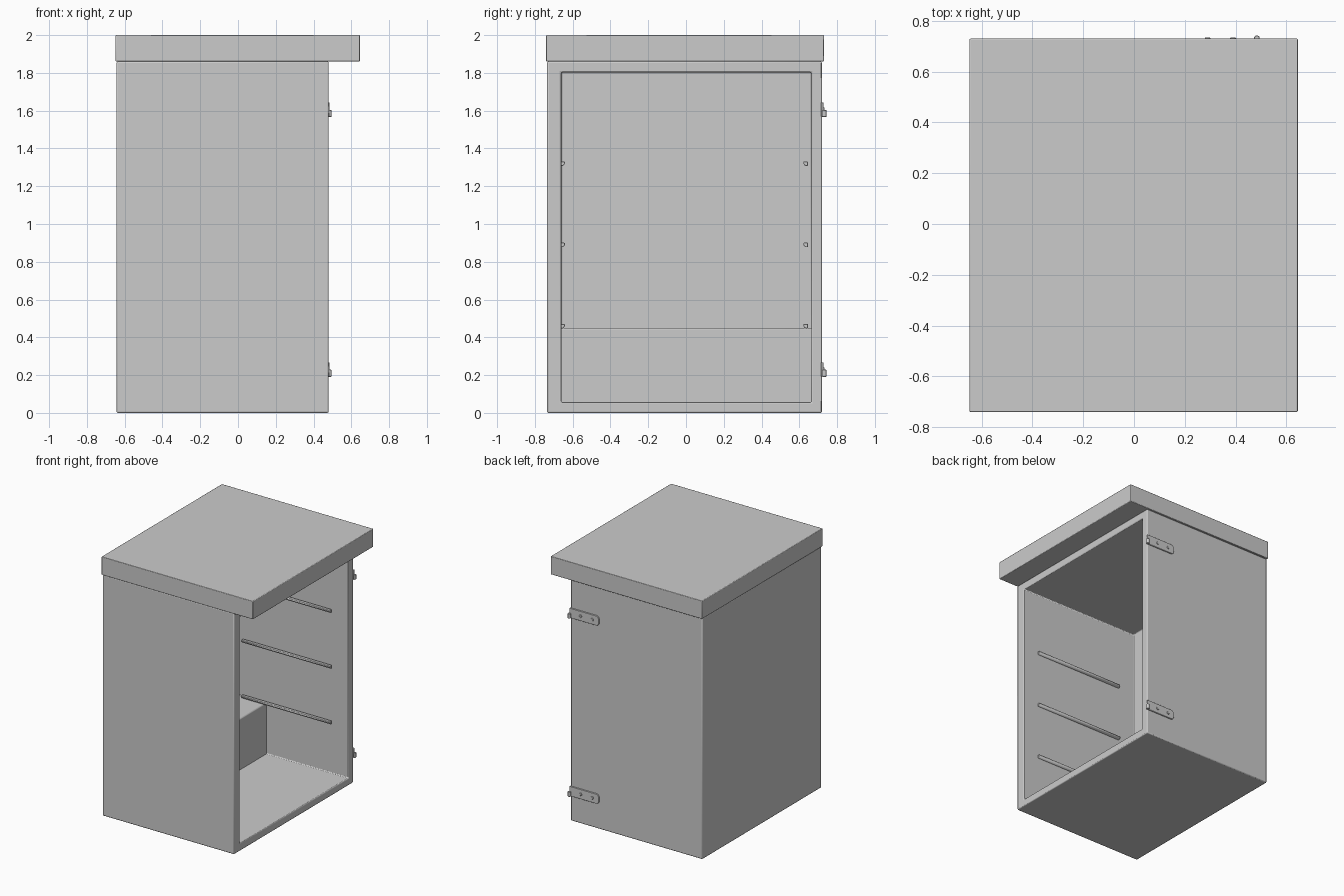
import bpy, bmesh, math
from mathutils import Vector

if "Cube" in bpy.data.objects:
    bpy.data.objects.remove(bpy.data.objects["Cube"])


def finish(bm, name, bevel=0.0, segments=2):
    bmesh.ops.recalc_face_normals(bm, faces=bm.faces)
    me = bpy.data.meshes.new(name)
    bm.to_mesh(me)
    bm.free()
    ob = bpy.data.objects.new(name, me)
    bpy.context.collection.objects.link(ob)
    if bevel:
        m = ob.modifiers.new("bevel", 'BEVEL')
        m.width, m.segments, m.limit_method = bevel, segments, 'ANGLE'
    bpy.context.view_layer.objects.active = ob
    bpy.ops.object.select_all(action='DESELECT')
    ob.select_set(True)
    bpy.ops.object.shade_smooth_by_angle(angle=math.radians(35))
    return ob


def box_mesh(lo, hi):
    bm = bmesh.new()
    bmesh.ops.create_cube(bm, size=1)
    for v in bm.verts:
        v.co = Vector([lo[i] + (v.co[i] + 0.5) * (hi[i] - lo[i]) for i in range(3)])
    return bm


def prism(name, points, offset, bevel=0.0):
    bm = bmesh.new()
    face = bm.faces.new([bm.verts.new(p) for p in points])
    ext = bmesh.ops.extrude_face_region(bm, geom=[face])
    verts = [g for g in ext["geom"] if isinstance(g, bmesh.types.BMVert)]
    bmesh.ops.translate(bm, verts=verts, vec=offset)
    # keep the start cap so the prism is closed
    if face not in bm.faces:
        bmesh.ops.holes_fill(bm, edges=bm.edges)
    return finish(bm, name, bevel, 1)


def cylinder(name, p, radius, depth, axis):
    bm = bmesh.new()
    bmesh.ops.create_cone(bm, cap_ends=True, segments=20, radius1=radius,
                          radius2=radius, depth=depth)
    rot = Vector((0, 0, 1)).rotation_difference(Vector(axis)).to_matrix()
    bmesh.ops.rotate(bm, verts=bm.verts, matrix=rot)
    bmesh.ops.translate(bm, verts=bm.verts, vec=p)
    return finish(bm, name, 0.002, 1)


# Cabinet shell: inset the open side and push it inward
bm = box_mesh((-0.643, -0.735, 0), (0.48, 0.72, 1.86))
front = max(bm.faces, key=lambda f: f.calc_center_median().x)
bmesh.ops.inset_region(bm, faces=[front], thickness=0.08)
for v in front.verts:
    if v.co.y < 0:
        v.co.y = -0.66
cavity = bmesh.ops.extrude_discrete_faces  # placeholder-free alias avoided below
ext = bmesh.ops.extrude_face_region(bm, geom=[front])
moved = [g for g in ext["geom"] if isinstance(g, bmesh.types.BMVert)]
if front in bm.faces[:]:
    bm.faces.remove(front)
for v in moved:
    v.co.x = -0.55
finish(bm, "cabinet_shell", 0.007)

# Raised step at the rear of the cavity floor
finish(box_mesh((-0.6, -0.69, 0.04), (-0.22, 0.67, 0.45)), "cavity_step", 0.008)

# Worktop overhanging the open side
finish(box_mesh((-0.648, -0.74, 1.86), (0.645, 0.73, 2.0)), "worktop", 0.004)

# Shelf rails on both inner walls
for level, z in enumerate((0.46, 0.89, 1.32)):
    for side, wall, d in (("near", -0.66, 1), ("far", 0.64, -1)):
        profile = [(-0.41, wall + d * y, z + h) for y, h in
                   ((-0.005, 0.011), (0.017, 0.011), (0.02, 0.004),
                    (0.015, -0.007), (0.006, -0.013), (-0.005, -0.013))]
        prism(f"shelf_rail_{side}_{level + 1}", profile, (0.76, 0, 0), 0.002)

# Door hinges: rounded plate, two screws and a pivot knuckle
for label, z in (("lower", 0.23), ("upper", 1.605)):
    r = 0.038
    outline = [(0.485, 0.715, z - r), (0.485, 0.715, z + r)]
    for cz, start in ((z + r - 0.025, 90), (z - r + 0.025, 180)):
        for i in range(6):
            a = math.radians(start + i * 18)
            outline.append((0.26 + 0.025 * math.cos(a), 0.715, cz + 0.025 * math.sin(a)))
    prism(f"hinge_plate_{label}", outline, (0, 0.013, 0), 0.002)
    for n, x in enumerate((0.29, 0.39)):
        cylinder(f"hinge_screw_{label}_{n + 1}", (x, 0.729, z), 0.011, 0.01, (0, 1, 0))
    cylinder(f"hinge_knuckle_{label}", (0.484, 0.732, z - 0.02), 0.011, 0.038, (0, 0, 1))
